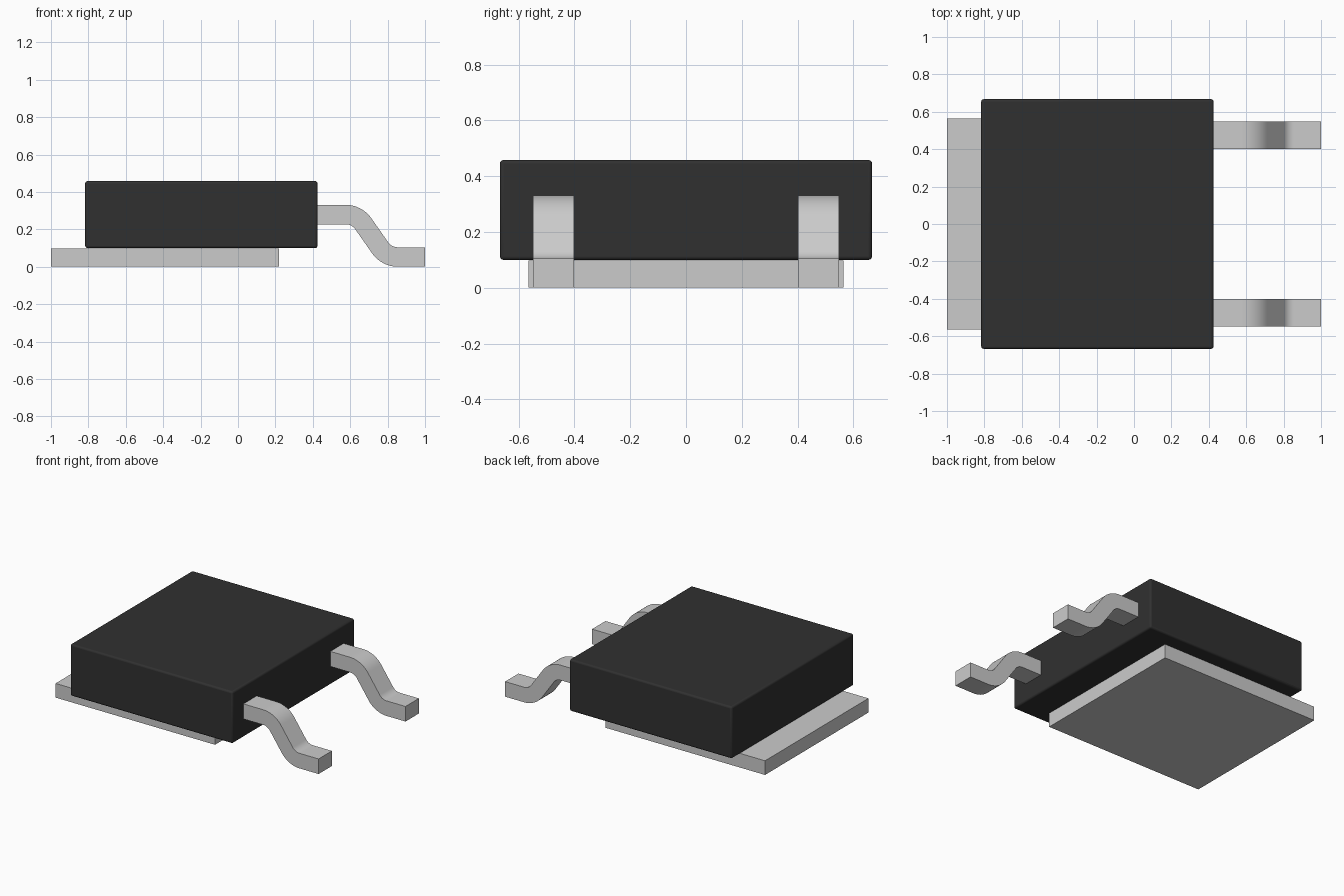
import bpy, bmesh, math

if "Cube" in bpy.data.objects:
    bpy.data.objects.remove(bpy.data.objects["Cube"])


def add_object(name, bm):
    bmesh.ops.recalc_face_normals(bm, faces=bm.faces)
    mesh = bpy.data.meshes.new(name)
    bm.to_mesh(mesh)
    bm.free()
    obj = bpy.data.objects.new(name, mesh)
    bpy.context.collection.objects.link(obj)
    return obj


def box(name, lo, hi):
    bm = bmesh.new()
    bmesh.ops.create_cube(bm, size=1)
    for v in bm.verts:
        v.co = [l + (c + 0.5) * (h - l) for c, l, h in zip(v.co, lo, hi)]
    return add_object(name, bm)


def shade_smooth(obj):
    bpy.ops.object.select_all(action='DESELECT')
    obj.select_set(True)
    bpy.context.view_layer.objects.active = obj
    bpy.ops.object.shade_smooth_by_angle(angle=math.radians(30))


def lead_profile(thick=0.104, bend=math.radians(55), steps=10):
    """Outline of a double-bent strip in (x, z): two arcs joined by a straight."""
    x0, z0, x1, z1 = 0.575, 0.279, 0.855, thick / 2
    dx, dz = x1 - x0, z0 - z1
    s, c = math.sin(bend), math.cos(bend)
    det = 2 * s * s - 2 * (1 - c) * c
    radius = (dx * s - c * dz) / det
    top, bottom = [(0.40, z0 + thick / 2)], [(0.40, z0 - thick / 2)]
    arcs = [(x0, z0 - radius, 1, range(steps + 1)),
            (x1, z1 + radius, -1, range(steps, -1, -1))]
    for cx, cz, sign, order in arcs:
        for i in order:
            a = bend * i / steps
            for side, offset in ((top, thick / 2), (bottom, -thick / 2)):
                r = radius + sign * offset
                side.append((cx + sign * r * math.sin(a), cz + sign * r * math.cos(a)))
    top.append((1.0, thick))
    bottom.append((1.0, 0.0))
    return top + bottom[::-1]


def lead(name, y0, y1):
    bm = bmesh.new()
    face = bm.faces.new([bm.verts.new((x, y0, z)) for x, z in lead_profile()])
    out = bmesh.ops.extrude_face_region(bm, geom=[face])
    verts = [g for g in out["geom"] if isinstance(g, bmesh.types.BMVert)]
    bmesh.ops.translate(bm, verts=verts, vec=(0, y1 - y0, 0))
    shade_smooth(add_object(name, bm))


# Black moulded case with softened edges
case = box("case", (-0.817, -0.667, 0.1), (0.425, 0.667, 0.458))
bevel = case.modifiers.new("edge_rounding", 'BEVEL')
bevel.width = 0.012
bevel.segments = 3
shade_smooth(case)
black = bpy.data.materials.new("black_plastic")
black.diffuse_color = (0.03, 0.03, 0.03, 1)
black.use_nodes = True
black.node_tree.nodes["Principled BSDF"].inputs["Base Color"].default_value = black.diffuse_color
case.data.materials.append(black)

# Metal heat tab under the case
box("heat_tab", (-1.0, -0.565, 0.0), (0.22, 0.565, 0.098))

# Two bent leads
lead("front_lead", -0.548, -0.402)
lead("back_lead", 0.402, 0.548)
